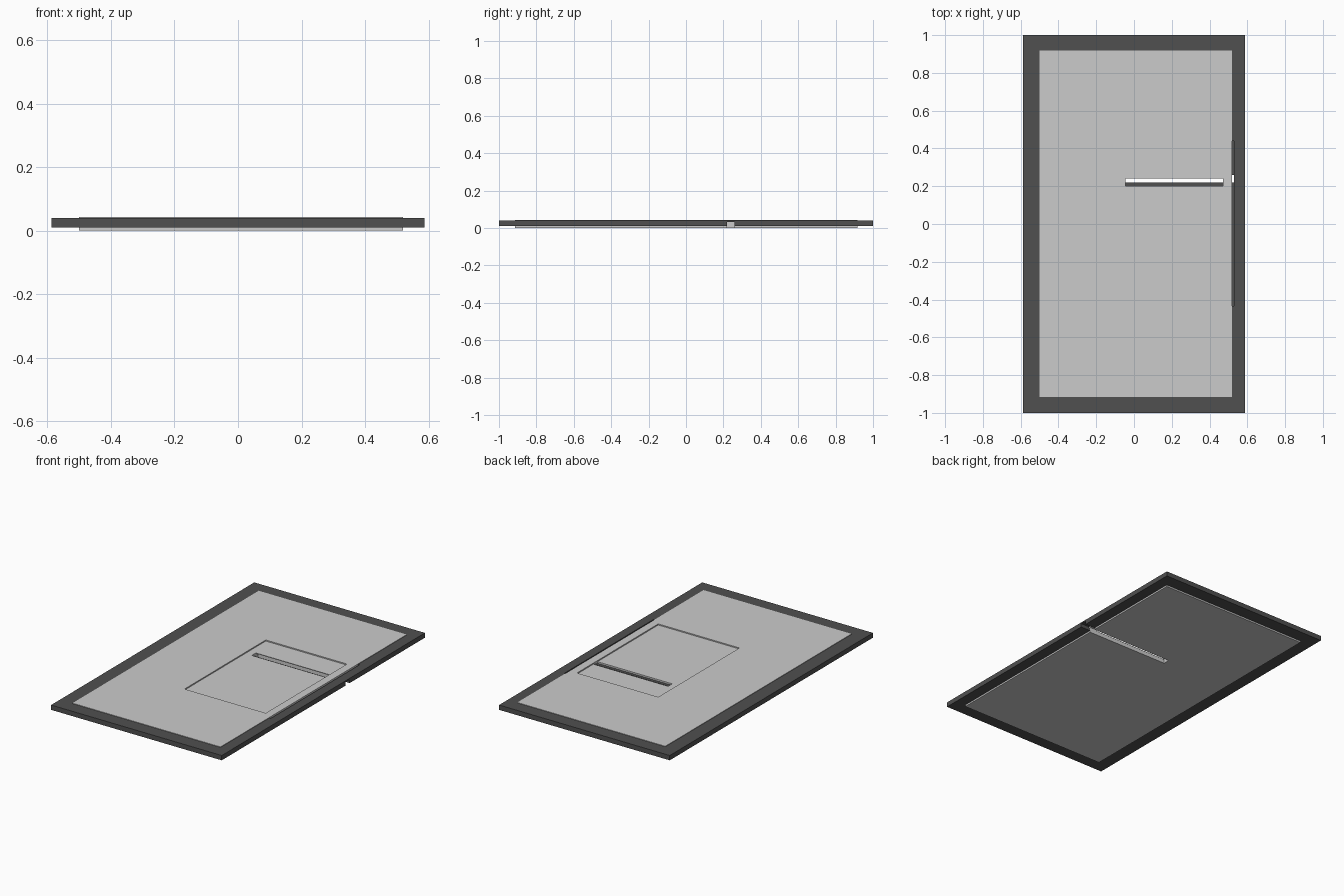
import bpy

if "Cube" in bpy.data.objects:
    bpy.data.objects.remove(bpy.data.objects["Cube"])

dark = bpy.data.materials.new("dark_grey")
dark.diffuse_color = (0.08, 0.08, 0.08, 1)
dark.use_nodes = True
dark.node_tree.nodes["Principled BSDF"].inputs["Base Color"].default_value = dark.diffuse_color


def box(name, x, y, z, mat=None):
    """Box from (min, max) ranges on each axis."""
    bpy.ops.mesh.primitive_cube_add(size=1)
    ob = bpy.context.object
    ob.name = name
    ranges = (x, y, z)
    for v in ob.data.vertices:
        for i, (lo, hi) in enumerate(ranges):
            v.co[i] = hi if v.co[i] > 0 else lo
    if mat:
        ob.data.materials.append(mat)
    return ob


def cut(ob, x, y, z):
    """Subtract a box from an object."""
    cutter = box("cutter", x, y, z)
    mod = ob.modifiers.new("cut", 'BOOLEAN')
    mod.operation = 'DIFFERENCE'
    mod.solver = 'EXACT'
    mod.object = cutter
    bpy.context.view_layer.objects.active = ob
    bpy.ops.object.modifier_apply(modifier=mod.name)
    bpy.data.objects.remove(cutter, do_unlink=True)


PX, PY = (-0.5, 0.52), (-0.915, 0.918)
CHANNEL_Y, CHANNEL_TOP = (0.22, 0.26), 0.032

# Dark border frame with an inner opening, edge groove and side notch
frame = box("border_frame", (-0.588, 0.588), (-1, 1), (0.01, 0.04), dark)
cut(frame, PX, PY, (-0.1, 0.1))
cut(frame, (0.5, 0.53), (-0.435, 0.44), (0.025, 0.1))
cut(frame, (0.5, 0.7), CHANNEL_Y, (-0.1, CHANNEL_TOP))

# Light panel with a shallow recess, top slot and underside channel
panel = box("panel", PX, PY, (0, 0.043))
cut(panel, (-0.09, 0.47), (-0.398, 0.402), (0.036, 0.1))
cut(panel, (-0.045, 0.47), (0.2, 0.24), (0.024, 0.1))
cut(panel, (-0.045, 0.7), CHANNEL_Y, (-0.1, CHANNEL_TOP))

# Dark ledge inside the slot
box("slot_ledge", (-0.045, 0.47), (0.2, 0.22), (0.022, 0.026), dark)
